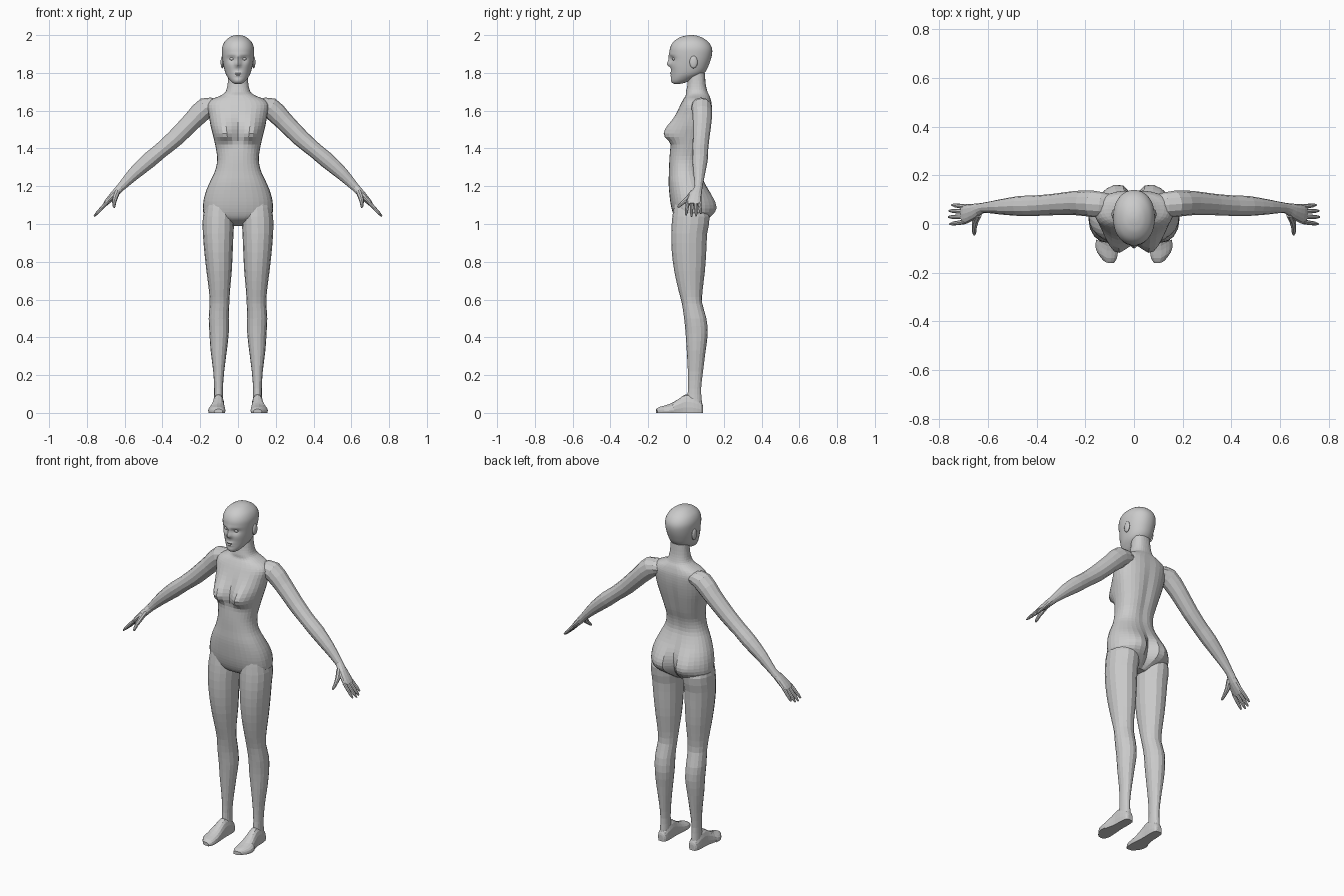
import bpy, bmesh
from math import sin, cos, pi, exp, copysign
from mathutils import Vector


def smooth_rows(rows, k):
    """Catmull-Rom interpolation of parameter rows."""
    out = []
    for i in range(len(rows) - 1):
        a, b = rows[max(i - 1, 0)], rows[i]
        c, d = rows[i + 1], rows[min(i + 2, len(rows) - 1)]
        for s in range(k):
            t = s / k
            out.append([0.5 * (2*q + (r - p)*t + (2*p - 5*q + 4*r - s2)*t*t + (3*q - p - 3*r + s2)*t**3)
                        for p, q, r, s2 in zip(a, b, c, d)])
    out.append(list(rows[-1]))
    return out


def ring(c, u, v, n, p=2.0):
    pts = []
    for i in range(n):
        a = 2 * pi * i / n
        x, y = (copysign(abs(w) ** (2 / p), w) for w in (cos(a), sin(a)))
        pts.append(Vector(c) + Vector(u) * x + Vector(v) * y)
    return pts


def loft(name, rings, mirror=False, smooth=False):
    bm = bmesh.new()
    loops = [[bm.verts.new(p) for p in r] for r in rings]
    n = len(loops[0])
    for a, b in zip(loops, loops[1:]):
        for i in range(n):
            bm.faces.new((a[i], a[(i + 1) % n], b[(i + 1) % n], b[i]))
    bm.faces.new(loops[0])
    bm.faces.new(loops[-1])
    bmesh.ops.recalc_face_normals(bm, faces=bm.faces)
    me = bpy.data.meshes.new(name)
    bm.to_mesh(me)
    bm.free()
    ob = bpy.data.objects.new(name, me)
    bpy.context.collection.objects.link(ob)
    return finish(ob, mirror, smooth)


def finish(ob, mirror, smooth):
    if mirror:
        ob.modifiers.new("mirror", 'MIRROR').use_mirror_merge = False
    if smooth:
        bpy.ops.object.select_all(action='DESELECT')
        ob.select_set(True)
        bpy.context.view_layer.objects.active = ob
        bpy.ops.object.shade_smooth_by_angle(angle=0.6)
    return ob


def level_rings(rows, k, n, p):
    """Horizontal sections from rows of z, centre x, half width, front y, back y."""
    return [ring((cx, (f + b) / 2, z), (w, 0, 0), (0, (b - f) / 2, 0), n, p)
            for z, cx, w, f, b in smooth_rows(rows, k)]


def bump(rings, bumps, side):
    """Push the front (-1) or back (+1) along y; bumps: x, z, width, up, down, amount."""
    for r in rings:
        mid = sum(p.y for p in r) / len(r)
        half = max(p.y for p in r) - mid
        for p in r:
            facing = max(0, min(1, (p.y - mid) * side / half * 2))
            for x, z, sx, up, dn, amt in bumps:
                sz = up if p.z > z else dn
                g = exp(-((abs(p.x) - x) / sx) ** 2 / 2 - ((p.z - z) / sz) ** 2 / 2)
                p.y += side * amt * g * facing


def limb(name, rows, k, n, p=2.0):
    """Mirrored tube from rows of x, y, z, radius along y, radius across."""
    rows = smooth_rows(rows, k)
    rings = []
    for i, (x, y, z, ry, rp) in enumerate(rows):
        t = Vector(rows[min(i + 1, len(rows) - 1)][:3]) - Vector(rows[max(i - 1, 0)][:3])
        t.normalize()
        u = (Vector((0, 1, 0)) - t * t.y).normalized()
        rings.append(ring((x, y, z), u * ry, t.cross(u) * rp, n, p))
    return loft(name, rings, mirror=True)


def ellipsoid(name, loc, size):
    bpy.ops.mesh.primitive_uv_sphere_add(segments=16, ring_count=10, radius=1)
    ob = bpy.context.object
    ob.name = name
    for v in ob.data.vertices:
        v.co = Vector(a * b + c for a, b, c in zip(v.co, size, loc))
    return finish(ob, True, True)


# Torso and neck
torso = level_rings([
    (.99, 0, .04, .01, .07), (1.02, 0, .12, -.045, .105), (1.05, 0, .178, -.066, .128),
    (1.10, 0, .185, -.08, .134), (1.16, 0, .174, -.088, .122), (1.22, 0, .15, -.092, .098),
    (1.28, 0, .122, -.09, .078), (1.34, 0, .11, -.088, .082), (1.40, 0, .117, -.083, .10),
    (1.46, 0, .13, -.073, .115), (1.52, 0, .145, -.065, .128), (1.58, 0, .155, -.05, .137),
    (1.63, 0, .162, -.03, .138), (1.66, 0, .138, -.014, .132), (1.68, 0, .092, -.002, .125),
    (1.70, 0, .066, .0, .115), (1.74, 0, .055, .008, .105), (1.80, 0, .05, .012, .10)], 3, 32, 2.3)
bump(torso, [(.072, 1.475, .038, .055, .026, .058)], -1)
bump(torso, [(.08, 1.085, .05, .06, .035, .034), (0, 1.07, .014, .06, .05, -.03),
             (0, 1.42, .018, .14, .14, -.008)], 1)
loft("torso", torso)

# Head with modelled face
head = level_rings([
    (1.742, 0, .018, -.062, -.03), (1.75, 0, .032, -.072, .0), (1.77, 0, .05, -.077, .045),
    (1.80, 0, .067, -.078, .098), (1.85, 0, .079, -.08, .124), (1.90, 0, .085, -.086, .138),
    (1.935, 0, .084, -.083, .136), (1.965, 0, .071, -.066, .117), (1.987, 0, .047, -.035, .085),
    (1.997, 0, .025, -.002, .056), (2.0, 0, .008, .02, .034)], 5, 64, 2.15)
bump(head, [
    (0, 1.875, .008, .02, .02, .008), (0, 1.844, .011, .014, .008, .02),
    (.033, 1.874, .015, .01, .011, -.012), (.03, 1.894, .02, .006, .006, .004),
    (0, 1.799, .017, .004, .003, .007), (0, 1.787, .014, .003, .004, .006),
    (0, 1.758, .018, .012, .01, .005), (.045, 1.84, .018, .018, .018, .004)], -1)
loft("head", head, smooth=True)
ellipsoid("eye", (.031, -.06, 1.874), (.014, .013, .009))
ellipsoid("ear", (.083, .04, 1.857), (.009, .021, .033))

# Legs
loft("leg", level_rings([
    (1.12, .10, .07, -.06, .09), (1.04, .103, .083, -.072, .125), (.95, .105, .081, -.078, .112),
    (.85, .103, .075, -.075, .107), (.75, .10, .067, -.062, .10), (.65, .098, .056, -.04, .088),
    (.58, .098, .052, -.022, .086), (.50, .102, .053, -.01, .108), (.42, .10, .051, -.002, .115),
    (.33, .102, .043, .004, .104), (.22, .102, .029, .01, .09), (.13, .103, .023, .011, .08),
    (.07, .103, .024, .005, .083), (.03, .103, .027, .0, .086)], 2, 16, 2.1), mirror=True)

# Feet, flat on the ground: y, centre x, half width, height
foot = [ring((cx, y, h * .3), (w, 0, 0), (0, 0, h * .7), 16, 2.3) for y, cx, w, h in smooth_rows([
    (.09, .102, .014, .035), (.08, .102, .026, .06), (.04, .103, .031, .09), (0, .104, .031, .098),
    (-.03, .106, .034, .08), (-.07, .109, .041, .055), (-.11, .112, .046, .04),
    (-.14, .111, .041, .032), (-.16, .104, .022, .02)], 2)]
for r in foot:
    for p in r:
        p.z = max(p.z, 0)
        if p.y < -.09:  # outer toes sit further back
            p.y += max(0, p.x - .11) * .6
loft("foot", foot, mirror=True)

# Arms down to the palm
limb("arm", [
    (.11, .075, 1.625, .05, .035), (.17, .083, 1.615, .054, .056), (.24, .086, 1.548, .05, .05),
    (.33, .08, 1.457, .044, .046), (.41, .075, 1.388, .042, .041), (.47, .074, 1.338, .041, .042),
    (.55, .07, 1.267, .031, .034), (.62, .066, 1.195, .021, .022), (.655, .052, 1.157, .032, .02),
    (.69, .042, 1.12, .04, .015), (.705, .04, 1.103, .038, .011)], 2, 12)

# Fingers and thumb
for i, (y0, y1, length) in enumerate([(.009, .0, .92), (.03, .029, 1.0), (.051, .054, .96), (.071, .078, .8)]):
    rows = [(.692 + .07 * length * t, y0 + (y1 - y0) * t, 1.117 - .077 * length * t, r, r)
            for t, r in ((0, .0095), (.35, .0095), (.8, .008), (1, .004))]
    limb("finger_%d" % (i + 1), rows, 1, 8)
limb("thumb", [(.64, .04, 1.17, .016, .016), (.652, .01, 1.135, .014, .014),
               (.656, -.018, 1.112, .01, .01), (.656, -.037, 1.095, .008, .008),
               (.655, -.045, 1.088, .004, .004)], 1, 8)
